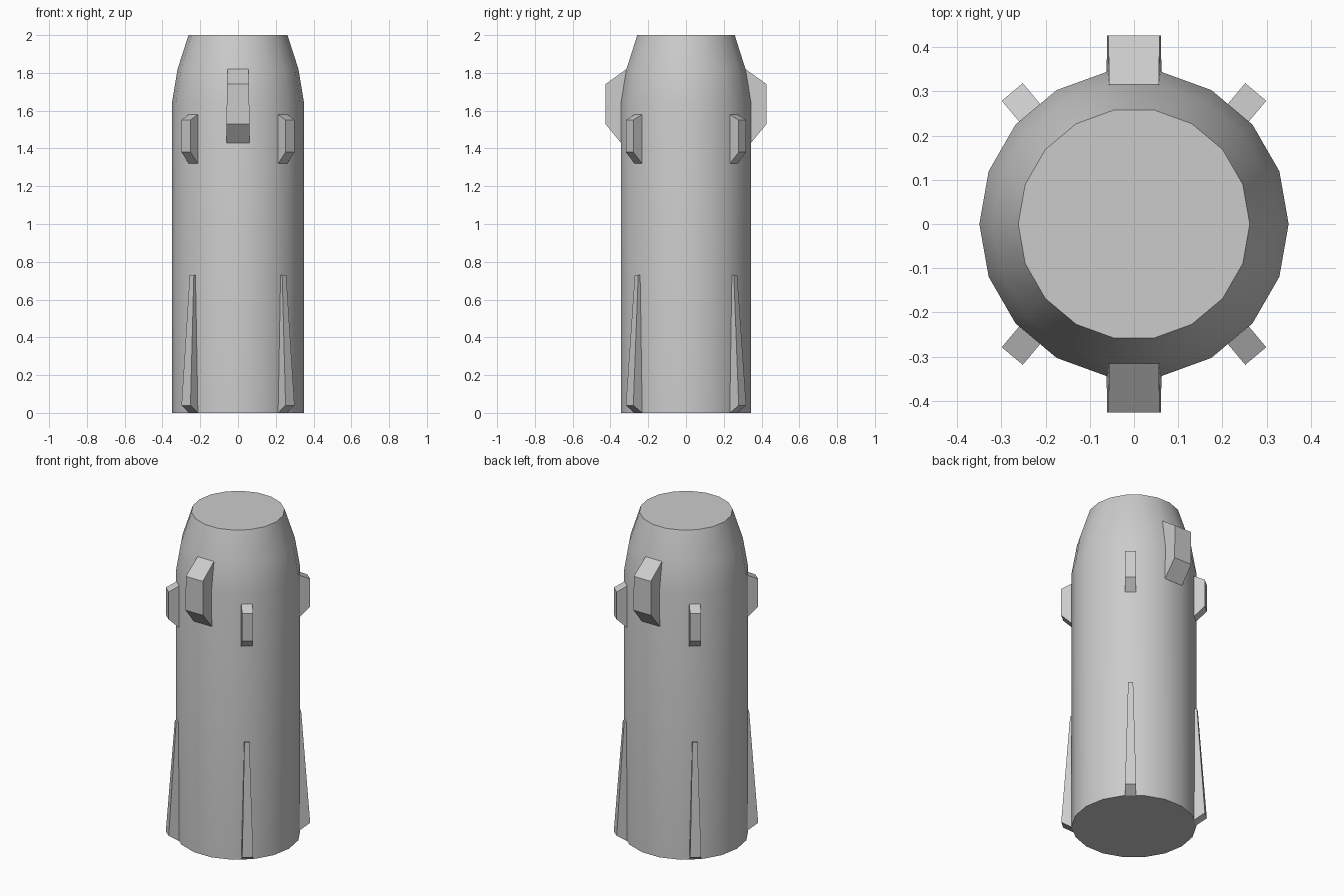
import bpy, bmesh, math
from mathutils import Vector

cube = bpy.data.objects.get("Cube")
if cube:
    bpy.data.objects.remove(cube, do_unlink=True)

SIDES = 18

grey = bpy.data.materials.new("light_grey")
grey.use_nodes = True
colour = (0.6, 0.6, 0.6, 1)
grey.diffuse_color = colour
grey.node_tree.nodes["Principled BSDF"].inputs["Base Color"].default_value = colour


def finish(name, bm):
    bmesh.ops.recalc_face_normals(bm, faces=bm.faces)
    mesh = bpy.data.meshes.new(name)
    bm.to_mesh(mesh)
    bm.free()
    mesh.materials.append(grey)
    ob = bpy.data.objects.new(name, mesh)
    bpy.context.collection.objects.link(ob)
    return ob


def lathe(name, profile):
    """Closed faceted solid from (radius, height) rings."""
    bm = bmesh.new()
    rings = []
    for r, z in profile:
        angles = [math.tau * i / SIDES for i in range(SIDES)]
        rings.append([bm.verts.new((r * math.cos(a), r * math.sin(a), z)) for a in angles])
    for low, high in zip(rings, rings[1:]):
        for i in range(SIDES):
            j = (i + 1) % SIDES
            bm.faces.new((low[i], low[j], high[j], high[i]))
    bm.faces.new(rings[0])
    bm.faces.new(rings[-1])
    return finish(name, bm)


def lug(name, outline, angle, shift=0.0, mirror=(1, 1)):
    """Solid from (radius, height, half width) points, standing out at an angle."""
    out = Vector((math.cos(angle), math.sin(angle), 0))
    side = Vector((-out.y, out.x, 0))
    bm = bmesh.new()
    loops = []
    for s in (-1, 1):
        loop = []
        for r, z, w in outline:
            p = out * r + side * (shift + s * w)
            loop.append(bm.verts.new((p.x * mirror[0], p.y * mirror[1], z)))
        loops.append(loop)
        bm.faces.new(loop)
    n = len(outline)
    for i in range(n):
        j = (i + 1) % n
        bm.faces.new((loops[0][i], loops[0][j], loops[1][j], loops[1][i]))
    return finish(name, bm)


# Main body with tapered shoulder
body = lathe("body", [(0.35, 0), (0.35, 1.64), (0.32, 1.82), (0.262, 2)])
bpy.ops.object.select_all(action="DESELECT")
body.select_set(True)
bpy.context.view_layer.objects.active = body
bpy.ops.object.shade_smooth_by_angle(angle=math.radians(30))

# Large lugs on the shoulder, front and back
big = [(0.28, 1.43, 0.062), (0.345, 1.43, 0.062), (0.427, 1.53, 0.061),
       (0.427, 1.74, 0.058), (0.315, 1.82, 0.056), (0.28, 1.82, 0.056)]
lug("front_shoulder_lug", big, -math.pi / 2)
lug("back_shoulder_lug", big, math.pi / 2)

# Four small lugs and four tapering fins on the diagonals
small = [(0.3, 1.32, 0.031), (0.345, 1.32, 0.031), (0.406, 1.38, 0.031),
         (0.406, 1.55, 0.031), (0.345, 1.58, 0.031), (0.3, 1.58, 0.031)]
fin = [(0.32, 0, 0.031), (0.345, 0, 0.031), (0.406, 0.04, 0.031),
       (0.358, 0.73, 0.014), (0.32, 0.73, 0.014)]
for end, my in (("front", -1), ("back", 1)):
    for hand, mx in (("left", 1), ("right", -1)):
        where = end + "_" + hand
        lug(where + "_small_lug", small, math.radians(50), -0.019, (mx, my))
        lug(where + "_fin", fin, math.radians(50), -0.019, (mx, my))
